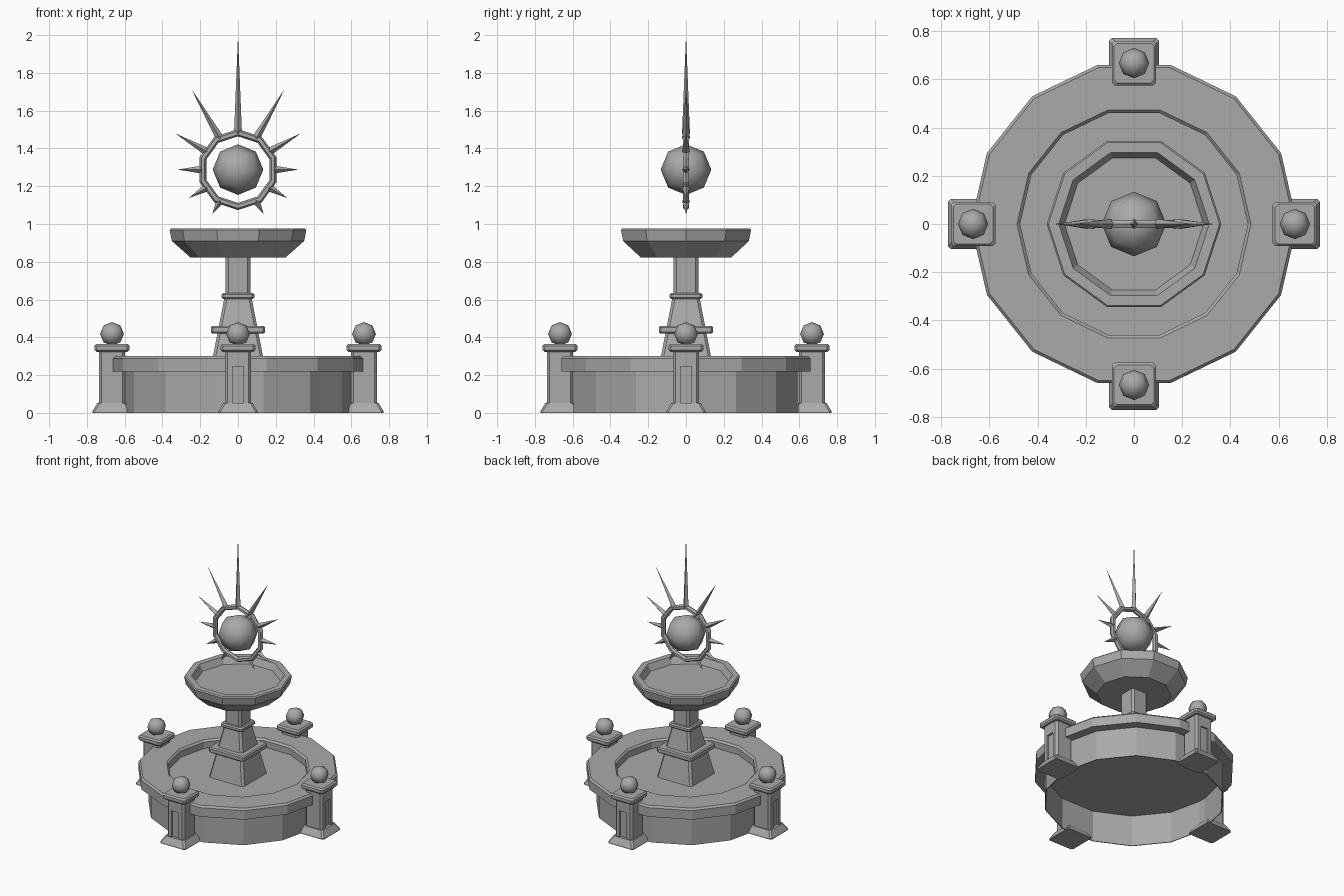
import bpy, bmesh
from math import cos, sin, pi, radians
from mathutils import Matrix, Vector

old = bpy.data.objects.get("Cube")
if old:
    bpy.data.objects.remove(old, do_unlink=True)

GREY = 0.4
stone = bpy.data.materials.new("grey_stone")
stone.use_nodes = True
stone.diffuse_color = (GREY, GREY, GREY, 1)
stone.node_tree.nodes["Principled BSDF"].inputs["Base Color"].default_value = (GREY, GREY, GREY, 1)


def finish(name, bm):
    bmesh.ops.recalc_face_normals(bm, faces=bm.faces)
    mesh = bpy.data.meshes.new(name)
    bm.to_mesh(mesh)
    bm.free()
    mesh.materials.append(stone)
    ob = bpy.data.objects.new(name, mesh)
    bpy.context.scene.collection.objects.link(ob)
    return ob


def polygon(sides, r, z):
    return [(r * cos(2 * pi * i / sides), r * sin(2 * pi * i / sides), z) for i in range(sides)]


def square(h, z, c=0.012):
    """Square outline of half-width h with chamfered corners."""
    k = h - c
    return [(h, -k, z), (h, k, z), (k, h, z), (-k, h, z),
            (-h, k, z), (-h, -k, z), (-k, -h, z), (k, -h, z)]


def loft(sections):
    """Skin a stack of outlines and cap both ends."""
    bm = bmesh.new()
    rings = [[bm.verts.new(p) for p in s] for s in sections]
    n = len(rings[0])
    for a, b in zip(rings, rings[1:]):
        for i in range(n):
            j = (i + 1) % n
            bm.faces.new((a[i], a[j], b[j], b[i]))
    bm.faces.new(rings[0][::-1])
    bm.faces.new(rings[-1])
    return bm


def lathe(name, sides, profile):
    return finish(name, loft([polygon(sides, r, z) for r, z in profile]))


def block(name, profile, c=0.012):
    return finish(name, loft([square(h, z, c) for h, z in profile]))


def slab(name, h, z0, z1, b=0.008):
    """Square slab with chamfered top and bottom edges."""
    return block(name, [(h - b, z0), (h, z0 + b), (h, z1 - b), (h - b, z1)])


def ball(name, r, centre):
    """Rounded cube shaded smooth."""
    bm = bmesh.new()
    bmesh.ops.create_cube(bm, size=2)
    bmesh.ops.subdivide_edges(bm, edges=bm.edges[:], cuts=1, use_grid_fill=True)
    for v in bm.verts:
        v.co = v.co.normalized() * r + Vector(centre)
    for f in bm.faces:
        f.smooth = True
    return finish(name, bm)


# Basin: hollow foot, overhanging rim and shallow floor
lathe("basin", 14, [(0.472, 0.24), (0.472, 0.287), (0.485, 0.3), (0.665, 0.3),
                    (0.677, 0.287), (0.677, 0.22), (0.61, 0.22), (0.61, 0),
                    (0.604, 0), (0.604, 0.23)])

# Pedestal
block("pedestal_taper", [(0.145, 0.235), (0.072, 0.61)], 0.015)
slab("pedestal_lower_collar", 0.144, 0.42, 0.46)
slab("pedestal_upper_collar", 0.087, 0.603, 0.635)
block("pedestal_shaft", [(0.066, 0.63), (0.066, 0.83)], 0.015)

# Upper bowl
lathe("bowl", 10, [(0.252, 0.823), (0.35, 0.91), (0.362, 0.968), (0.355, 0.976),
                   (0.312, 0.976), (0.288, 0.93)])

# Corner posts, built once at the front and shared around the basin
bm = loft([square(0.07, z, 0.015) for z in (0.04, 0.33)])
bm.normal_update()
front = min(bm.faces, key=lambda f: f.calc_center_median().y)
bmesh.ops.inset_individual(bm, faces=[front], thickness=0.02)
panel = bmesh.ops.extrude_face_region(bm, geom=[front])["geom"]
for v in front.verts:
    v.co.x = 0.03 if v.co.x > 0 else -0.03
    v.co.z = 0.245 if v.co.z > 0.2 else 0.052
for v in (g for g in panel if isinstance(g, bmesh.types.BMVert)):
    v.co.x = 0.03 if v.co.x > 0 else -0.03
    v.co.z = 0.245 if v.co.z > 0.2 else 0.052
    v.co.y += 0.012
if front.is_valid:
    bmesh.ops.delete(bm, geom=[front], context="FACES_ONLY")
post = [finish("post_shaft", bm),
        block("post_foot", [(0.104, 0), (0.104, 0.008), (0.078, 0.052), (0.068, 0.052)]),
        slab("post_cap", 0.092, 0.323, 0.365, 0.01),
        ball("post_ball", 0.063, (0, 0, 0.418))]
for part in post:
    part.data.transform(Matrix.Translation((0, -0.667, 0)))
    base = part.name
    for side, turn in (("left", 90), ("back", 180), ("right", 270)):
        copy = bpy.data.objects.new(base + "_" + side, part.data)
        copy.rotation_euler.z = radians(turn)
        bpy.context.scene.collection.objects.link(copy)
    part.name = base + "_front"

# Sun: floating globe, faceted hoop and tapering rays
SUN_Z = 1.288
ball("sun_globe", 0.134, (0, 0, SUN_Z))

bm = bmesh.new()
hoop = []
for i in range(10):
    a = pi / 2 + 2 * pi * i / 10
    hoop.append([bm.verts.new(((0.195 + 0.019 * cos(t)) * cos(a), 0.019 * sin(t),
                               SUN_Z + (0.195 + 0.019 * cos(t)) * sin(a)))
                 for t in (k * pi / 3 for k in range(6))])
for i in range(10):
    a, b = hoop[i], hoop[(i + 1) % 10]
    for k in range(6):
        m = (k + 1) % 6
        bm.faces.new((a[k], a[m], b[m], b[k]))
finish("sun_hoop", bm)

REACH = {90: 0.712, 60: 0.495, 30: 0.384, 0: 0.32, -30: 0.3, -60: 0.273}
angles = sorted(set(REACH) | {180 - a for a in REACH})
for a in angles:
    reach = REACH[a if a in REACH else 180 - a]
    bm = bmesh.new()
    bmesh.ops.create_cone(bm, cap_ends=True, segments=4, radius1=0.021, radius2=0,
                          depth=reach - 0.19,
                          matrix=Matrix.Translation((0, 0, (reach + 0.19) / 2)))
    bm.transform(Matrix.Translation((0, 0, SUN_Z)) @ Matrix.Rotation(radians(90 - a), 4, "Y"))
    finish("sun_ray", bm)
